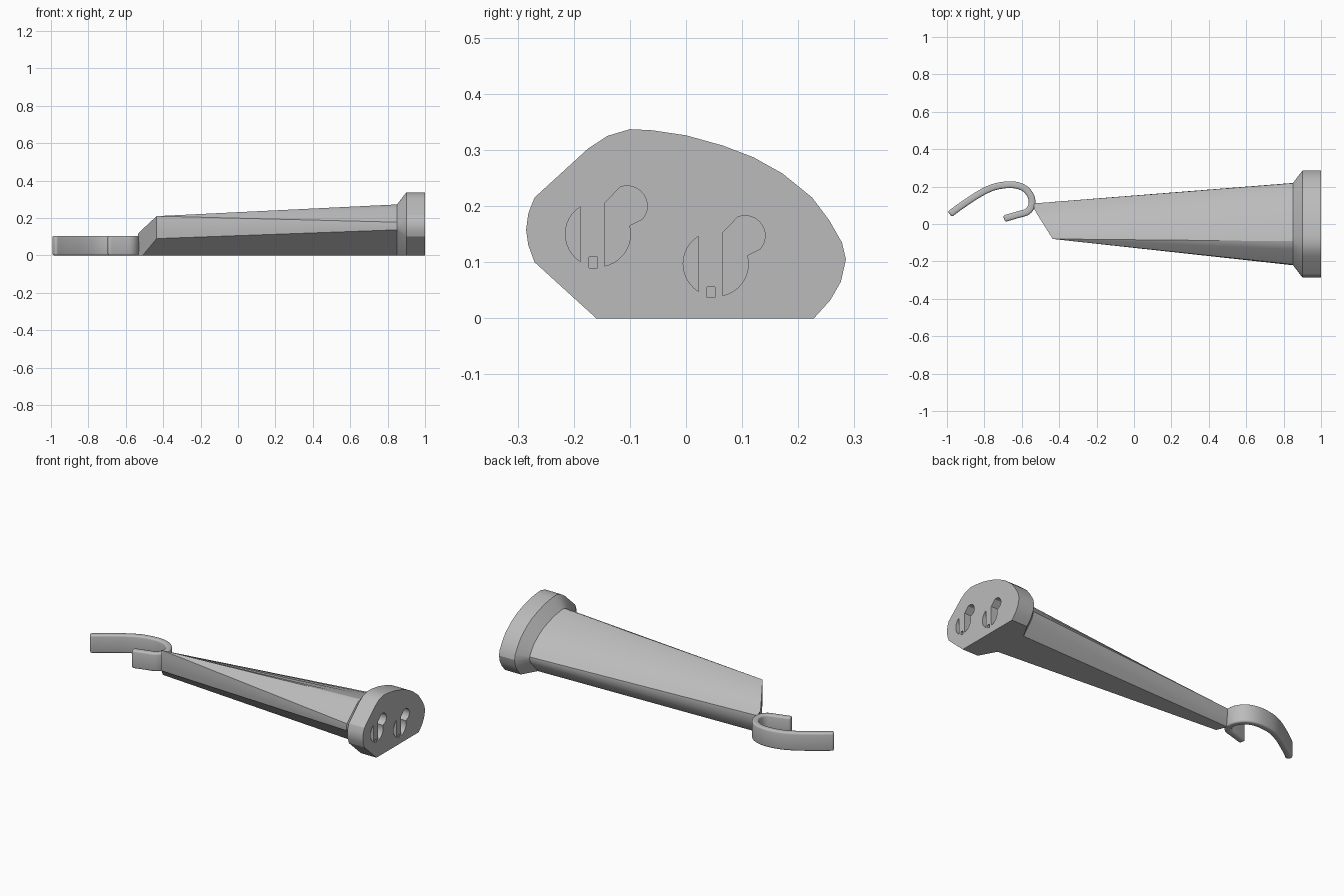
import bpy, bmesh, math
from mathutils import Vector

if "Cube" in bpy.data.objects:
    bpy.data.objects.remove(bpy.data.objects["Cube"])

GREY = (0.5, 0.5, 0.5, 1)
mat = bpy.data.materials.new("plain_grey")
mat.use_nodes = True
mat.diffuse_color = GREY
bsdf = mat.node_tree.nodes["Principled BSDF"]
bsdf.inputs["Base Color"].default_value = GREY


def loft(name, rings):
    """Skin a list of equal-length closed rings and cap both ends."""
    bm = bmesh.new()
    rows = [[bm.verts.new(p) for p in ring] for ring in rings]
    n = len(rows[0])
    for a, b in zip(rows, rows[1:]):
        for i in range(n):
            j = (i + 1) % n
            bm.faces.new((a[i], a[j], b[j], b[i]))
    bm.faces.new(rows[0])
    bm.faces.new(rows[-1][::-1])
    bmesh.ops.remove_doubles(bm, verts=bm.verts, dist=0.0005)
    bmesh.ops.recalc_face_normals(bm, faces=bm.faces)
    mesh = bpy.data.meshes.new(name)
    bm.to_mesh(mesh)
    bm.free()
    mesh.materials.append(mat)
    obj = bpy.data.objects.new(name, mesh)
    bpy.context.collection.objects.link(obj)
    return obj


def activate(obj):
    bpy.ops.object.select_all(action="DESELECT")
    obj.select_set(True)
    bpy.context.view_layer.objects.active = obj


def smooth(obj, degrees=25):
    activate(obj)
    bpy.ops.object.shade_smooth_by_angle(angle=math.radians(degrees))


def ring_at(x, profile):
    return [(x, y, z) for y, z in profile]


def lerp(a, b, count):
    return [Vector(a).lerp(Vector(b), i / (count - 1)) for i in range(count)]


def arc(cy, cz, r, start, end, steps=12):
    angles = [math.radians(start + (end - start) * i / steps) for i in range(steps + 1)]
    return [(cy + r * math.cos(a), cz + r * math.sin(a)) for a in angles]


# Wall plate outline (y, z), flat along the bottom
outline = [Vector(p) for p in (
    (-.16, 0), (-.27, .1), (-.281, .13), (-.285, .158), (-.281, .187),
    (-.27, .215), (-.175, .302), (-.14, .325), (-.1, .337), (-.06, .335),
    (0, .326), (.065, .308), (.12, .287), (.172, .258), (.225, .215),
    (.255, .175), (.278, .135), (.285, .105), (.276, .065), (.257, .032), (.228, 0))]


def inset(points, d):
    """Offset the outline inwards, keeping its bottom edge on the ground."""
    normals = []
    for a, b in zip(points, points[1:]):
        e = (b - a).normalized()
        normals.append(Vector((e.y, -e.x)))
    first, last = normals[0], normals[-1]
    out = [points[0] + Vector((d / first.x, 0))]
    for p, n, m in zip(points[1:-1], normals, normals[1:]):
        out.append(p + (n + m) * d / (1 + n.dot(m)))
    out.append(points[-1] + Vector((d / last.x, 0)))
    return out


neck = inset(outline, 0.064)
plate = loft("wall_plate", [ring_at(1, outline), ring_at(.9, outline), ring_at(.85, neck)])

# Keyhole pockets, each crossed by a flush rib with a small slot
cutters = []
for dy, dz in ((0, 0), (.21, -.053)):
    cy, cz, r = dy - .157, dz + .15, .058
    left = arc(cy, cz, r, 122, 238)
    right = arc(cy, cz, r, -78, 15) + arc(dy - .105, dz + .2, .036, -40, 110)
    right.append((dy - .145, dz + .205))
    y0, y1, z0, z1 = dy - .173, dy - .158, dz + .09, dz + .109
    slot = [(y0, z0), (y1, z0), (y1, z1), (y0, z1)]
    for shape in (left, right, slot):
        cutters.append(loft("pocket_cutter", [ring_at(.93, shape), ring_at(1.05, shape)]))

for cutter in cutters:
    cutter.hide_render = True
    mod = plate.modifiers.new("pocket", "BOOLEAN")
    mod.operation = "DIFFERENCE"
    mod.solver = "EXACT"
    mod.object = cutter
    activate(plate)
    bpy.ops.object.modifier_apply(modifier=mod.name)
for cutter in cutters:
    bpy.data.objects.remove(cutter)
smooth(plate)

# Tapering arm: rounded section at the plate, wedge section with slanted end
tip = [Vector((.04, 0))]
tip += lerp((-.08, .09), (-.08, .21), 5)
tip += [Vector((-.08, .21))] * 3
tip += lerp((-.07, .204), (.11, .1), 8)
tip += lerp((.11, .08), (.1, 0), 4)


def tip_x(y):
    return -.435 - .1 * min((y + .08) / .16, 1)


tip_ring = [(tip_x(y), y, z) for y, z in tip]
arm = loft("arm", [ring_at(.85, neck), tip_ring])
smooth(arm)

# Hook: a flat band following a smooth path
path = [Vector(p) for p in (
    (-.985, .052), (-.92, .1), (-.82, .165), (-.74, .2), (-.65, .21), (-.585, .19),
    (-.55, .145), (-.547, .1), (-.57, .066), (-.62, .05), (-.695, .028))]
ext = [path[0] * 2 - path[1]] + path + [path[-1] * 2 - path[-2]]
center = []
for a, b, c, d in zip(ext, ext[1:], ext[2:], ext[3:]):
    for k in range(5):
        t = k / 5
        center.append(0.5 * (2 * b + (c - a) * t + (2 * a - 5 * b + 4 * c - d) * t * t
                             + (3 * b - a - 3 * c + d) * t ** 3))
center.append(path[-1])


HALF, HEIGHT = .018, .105
rings = []
for i, p in enumerate(center):
    e = (center[min(i + 1, len(center) - 1)] - center[max(i - 1, 0)]).normalized()
    side = Vector((-e.y, e.x)) * HALF
    l, r = p + side, p - side
    rings.append([(l.x, l.y, 0), (r.x, r.y, 0), (r.x, r.y, HEIGHT), (l.x, l.y, HEIGHT)])
hook = loft("hook", rings)
bevel = hook.modifiers.new("rounded_edges", "BEVEL")
bevel.width = .01
bevel.segments = 3
bevel.limit_method = "ANGLE"
bevel.angle_limit = math.radians(50)
activate(hook)
bpy.ops.object.modifier_apply(modifier=bevel.name)
smooth(hook, 35)
